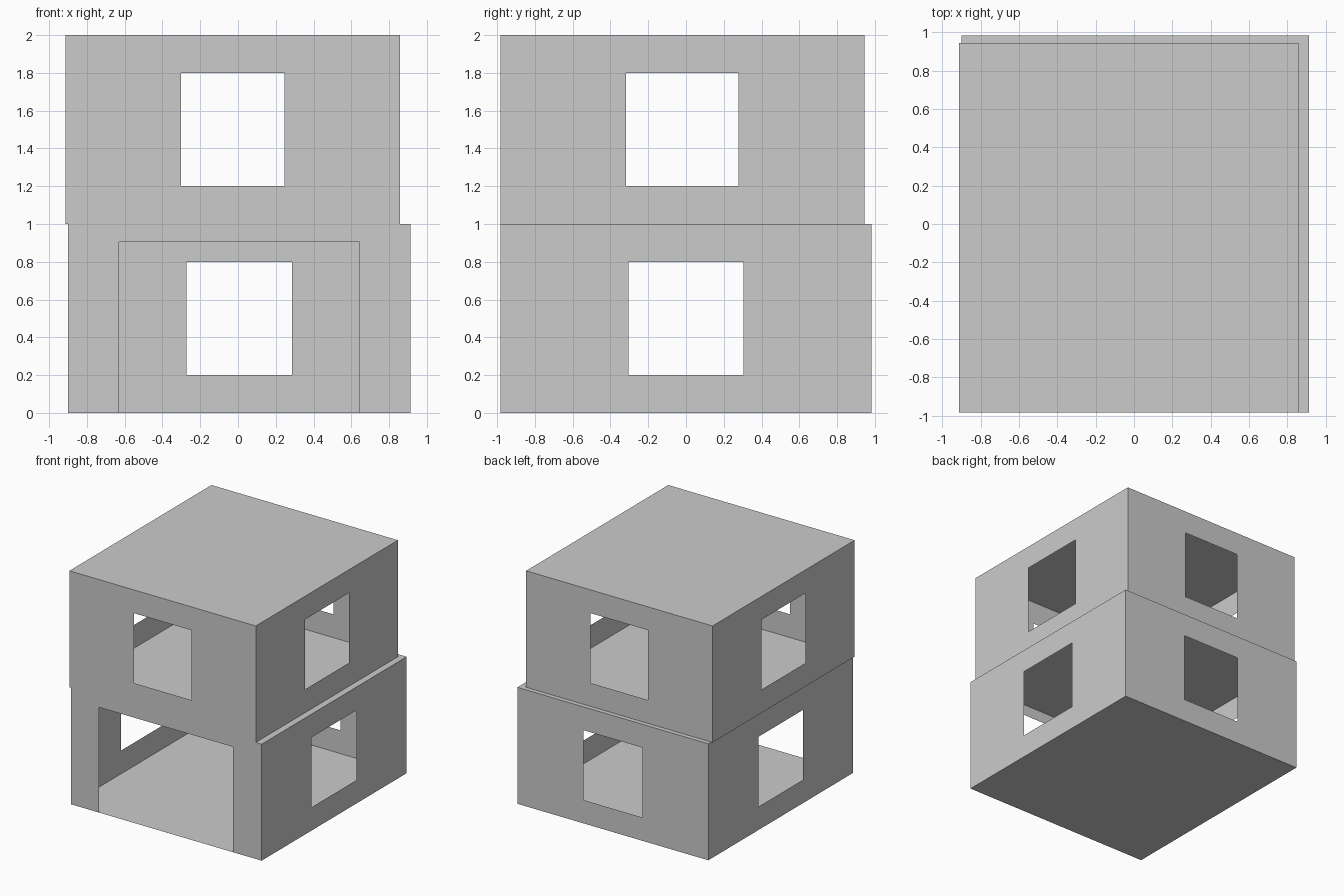
import bpy, bmesh
from mathutils import Vector

if "Cube" in bpy.data.objects:
    bpy.data.objects.remove(bpy.data.objects["Cube"])


def add_wall(bm, a, b, z0, z1, opening):
    """Thin wall from a to b with a centred opening (width fraction, bottom, top)."""
    frac, bottom, top = opening
    a, b = Vector(a), Vector(b)
    p = a.lerp(b, 0.5 - frac / 2)
    q = a.lerp(b, 0.5 + frac / 2)

    def ring(s, e, lo, hi):
        return [bm.verts.new((v.x, v.y, z))
                for v, z in ((s, lo), (e, lo), (e, hi), (s, hi))]

    outer = ring(a, b, z0, z1)
    inner = ring(p, q, z0 + bottom, z0 + top)
    for i in range(4):
        if i == 0 and bottom == 0:      # a doorway reaches the floor
            continue
        j = (i + 1) % 4
        bm.faces.new((outer[i], outer[j], inner[j], inner[i]))


def add_storey(name, x0, x1, y0, y1, z0, z1, openings):
    """Hollow storey; openings run front, right, back, left."""
    bm = bmesh.new()
    corners = [(x0, y0), (x1, y0), (x1, y1), (x0, y1)]
    for i, opening in enumerate(openings):
        add_wall(bm, corners[i], corners[(i + 1) % 4], z0, z1, opening)
    # floor and ceiling slabs
    bm.faces.new([bm.verts.new((x, y, z0)) for x, y in reversed(corners)])
    bm.faces.new([bm.verts.new((x, y, z1)) for x, y in corners])
    bmesh.ops.remove_doubles(bm, verts=bm.verts, dist=0.0005)
    mesh = bpy.data.meshes.new(name)
    bm.to_mesh(mesh)
    bm.free()
    obj = bpy.data.objects.new(name, mesh)
    bpy.context.collection.objects.link(obj)
    return obj


window = (0.309, 0.2, 0.8)
door = (0.702, 0.0, 0.904)

# ground floor with a wide doorway in front
add_storey("lower_storey", -0.9, 0.913, -0.983, 0.983, 0, 1,
           [door, window, window, window])

# slightly smaller, shifted upper floor
add_storey("upper_storey", -0.913, 0.857, -0.983, 0.944, 1, 2, [window] * 4)
